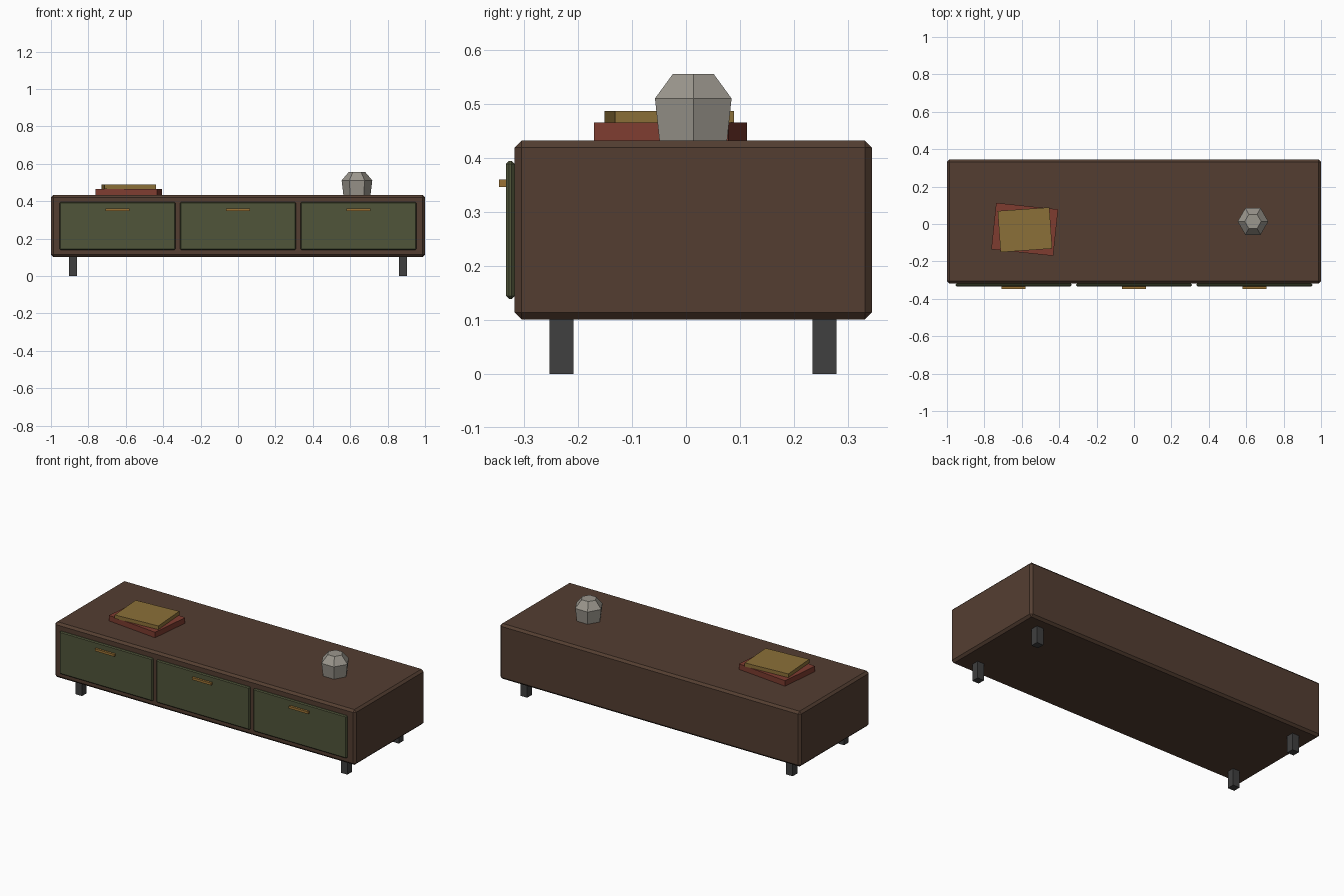
import bpy, bmesh
from math import radians
from mathutils import Matrix

if "Cube" in bpy.data.objects:
    bpy.data.objects.remove(bpy.data.objects["Cube"], do_unlink=True)


def material(name, rgb):
    m = bpy.data.materials.new(name)
    m.use_nodes = True
    m.diffuse_color = (*rgb, 1)
    m.node_tree.nodes["Principled BSDF"].inputs["Base Color"].default_value = (*rgb, 1)
    return m


walnut = material("walnut brown", (0.088, 0.048, 0.031))
olive = material("olive green", (0.080, 0.090, 0.042))
brass = material("brass", (0.33, 0.17, 0.035))
iron = material("dark iron", (0.05, 0.05, 0.05))
red = material("brick red", (0.21, 0.046, 0.030))
ochre = material("ochre yellow", (0.26, 0.16, 0.040))
clay = material("grey clay", (0.33, 0.31, 0.27))


def finish(bm, name, mat):
    mesh = bpy.data.meshes.new(name)
    bm.to_mesh(mesh)
    bm.free()
    mesh.materials.append(mat)
    obj = bpy.data.objects.new(name, mesh)
    bpy.context.collection.objects.link(obj)
    return obj


def box(name, mat, centre, size, bevel=0, turn=0):
    bm = bmesh.new()
    bmesh.ops.create_cube(bm, size=1, matrix=Matrix.Diagonal((*size, 1)))
    obj = finish(bm, name, mat)
    obj.location = centre
    obj.rotation_euler.z = radians(turn)
    if bevel:
        mod = obj.modifiers.new("chamfer", "BEVEL")
        mod.width = bevel
        mod.segments = 1
    return obj


# Cabinet body
MID_Y, TOP = 0.0135, 0.433
box("cabinet_body", walnut, (0, MID_Y, 0.267), (2, 0.663, 0.332), 0.013)

# Drawer fronts and their pulls
for name, x in (("right", -0.644), ("middle", 0), ("left", 0.644)):
    box(f"{name}_drawer_front", olive, (x, -0.326, 0.267), (0.62, 0.016, 0.256), 0.0055)
    box(f"{name}_drawer_pull", brass, (x, -0.340, 0.354), (0.128, 0.014, 0.014))

# Four square legs
for side, x in (("right", -0.882), ("left", 0.882)):
    for end, y in (("front", -0.231), ("back", 0.257)):
        box(f"{end}_{side}_leg", iron, (x, y, 0.052), (0.044, 0.044, 0.104))

# Stacked books, each turned a little
box("lower_book", red, (-0.5845, -0.0285, 0.4495), (0.333, 0.25, 0.033), turn=-6)
box("upper_book", ochre, (-0.583, -0.031, 0.477), (0.277, 0.221, 0.022), turn=4)

# Six-sided vase: a tapered lower part and a shoulder
bm = bmesh.new()
for r1, r2, z1, z2 in ((0.0725, 0.082, TOP, 0.511), (0.082, 0.044, 0.511, 0.556)):
    bmesh.ops.create_cone(bm, cap_ends=True, segments=6, radius1=r1, radius2=r2, depth=z2 - z1,
                          matrix=Matrix.Translation((0, 0, (z1 + z2) / 2)) @ Matrix.Rotation(radians(30), 4, "Z"))
# Remove the hidden caps where the two parts meet, then weld the seam
inner = [f for f in bm.faces if all(abs(v.co.z - 0.511) < 0.001 for v in f.verts)]
bmesh.ops.delete(bm, geom=inner, context="FACES_ONLY")
bmesh.ops.remove_doubles(bm, verts=bm.verts, dist=0.001)
finish(bm, "vase", clay).location = (0.636, MID_Y, 0)
